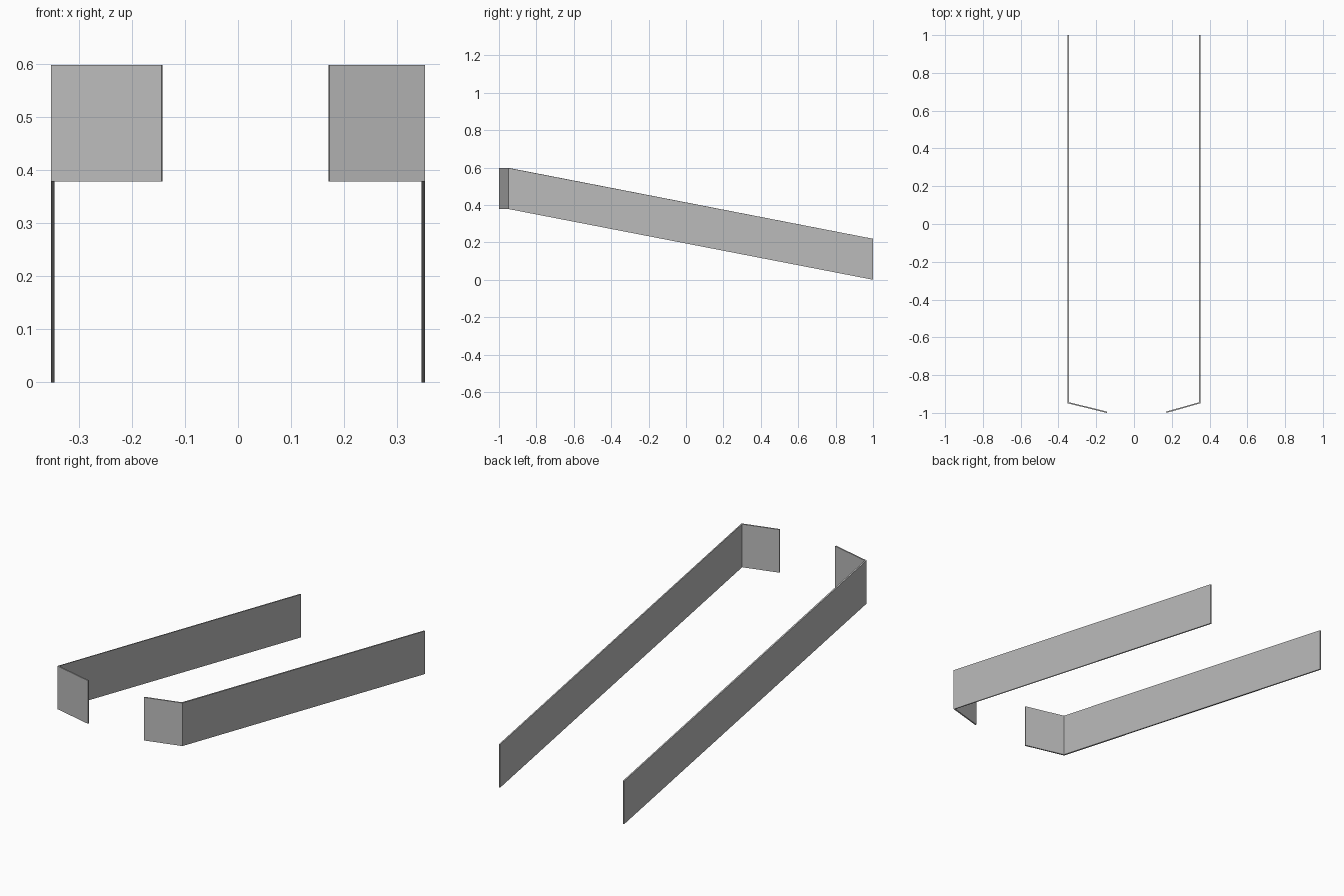
import bpy, bmesh
from mathutils import Vector

cube = bpy.data.objects.get("Cube")
if cube:
    bpy.data.objects.remove(cube, do_unlink=True)

HEIGHT = 0.219      # height of the strip
THICK = 0.007       # sheet thickness
RAISED = 0.378      # lower edge at the front
SIDE = 0.352        # outer face of the rails
BEND = -0.949       # where the rail folds into the front flap

grey = bpy.data.materials.new("plain_grey")
grey.use_nodes = True
grey.diffuse_color = (0.5, 0.5, 0.5, 1)
grey.node_tree.nodes["Principled BSDF"].inputs["Base Color"].default_value = (0.5, 0.5, 0.5, 1)


def folded_rail(name, side, tip):
    """Sloping side rail folded inward into a level front flap."""
    back, bend, end = (Vector(p) for p in ((SIDE, 1), (SIDE, BEND), (tip, -1)))
    # Inward offsets: rail, mitred fold, flap
    along = (end - bend).normalized()
    rail_in = Vector((-1, 0))
    flap_in = Vector((along.y, -along.x))
    mitre = (rail_in + flap_in) / (1 + rail_in.dot(flap_in))
    stations = ((back, rail_in, 0), (bend, mitre, RAISED), (end, flap_in, RAISED))

    bm = bmesh.new()
    rings = []
    for point, inward, z in stations:
        inner = point + inward * THICK
        rings.append([bm.verts.new((side * p.x, p.y, h)) for p, h in
                      ((point, z), (point, z + HEIGHT), (inner, z + HEIGHT), (inner, z))])
    for a, b in zip(rings, rings[1:]):
        for i in range(4):
            j = (i + 1) % 4
            bm.faces.new((a[i], a[j], b[j], b[i]))
    bm.faces.new(rings[0])
    bm.faces.new(rings[-1])
    bmesh.ops.recalc_face_normals(bm, faces=bm.faces)

    mesh = bpy.data.meshes.new(name)
    bm.to_mesh(mesh)
    bm.free()
    mesh.materials.append(grey)
    obj = bpy.data.objects.new(name, mesh)
    bpy.context.collection.objects.link(obj)


# The right flap is slightly longer than the left one
folded_rail("left_rail", 1, 0.172)
folded_rail("right_rail", -1, 0.144)
